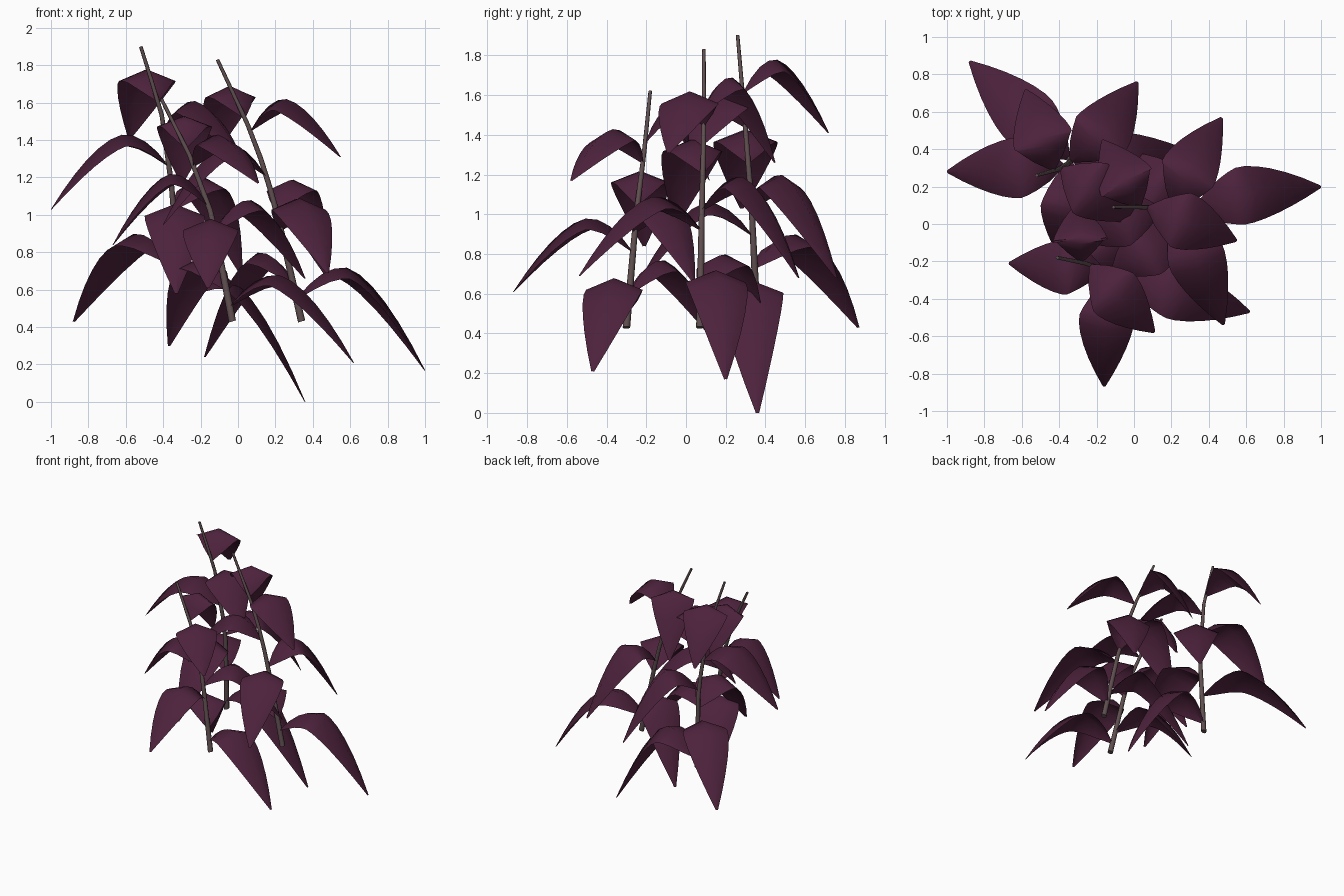
import bpy
import bmesh
import math
from mathutils import Vector

cube = bpy.data.objects.get("Cube")
if cube:
    bpy.data.objects.remove(cube, do_unlink=True)


def make_material(name, colour):
    material = bpy.data.materials.new(name)
    material.use_nodes = True
    material.diffuse_color = colour
    material.node_tree.nodes["Principled BSDF"].inputs["Base Color"].default_value = colour
    return material


LEAF = make_material("plum leaf", (0.074, 0.016, 0.045, 1))
STEM = make_material("grey brown stem", (0.115, 0.077, 0.08, 1))


def add_object(name, bm, material, angle):
    mesh = bpy.data.meshes.new(name)
    bm.to_mesh(mesh)
    bm.free()
    mesh.materials.append(material)
    obj = bpy.data.objects.new(name, mesh)
    bpy.context.collection.objects.link(obj)
    bpy.ops.object.select_all(action="DESELECT")
    obj.select_set(True)
    bpy.context.view_layer.objects.active = obj
    bpy.ops.object.shade_smooth_by_angle(angle=math.radians(angle))


def bridge(bm, row_a, row_b, closed):
    count = len(row_a)
    for i in range(count if closed else count - 1):
        j = (i + 1) % count
        bm.faces.new((row_a[i], row_a[j], row_b[j], row_b[i]))


def point_at_height(path, z):
    """Point on the stem's centre line at height z."""
    for low, high in zip(path, path[1:]):
        if z <= high.z:
            return low.lerp(high, (z - low.z) / (high.z - low.z))
    return path[-1].copy()


def build_stem(name, path, sides=8, rings=9):
    """Slightly bent stem that tapers towards the top."""
    bm = bmesh.new()
    rows = []
    for k in range(rings):
        t = k / (rings - 1)
        centre = point_at_height(path, path[0].z + t * (path[-1].z - path[0].z))
        radius = 0.019 - 0.01 * t
        row = []
        for i in range(sides):
            angle = math.tau * i / sides
            spoke = Vector((math.cos(angle), math.sin(angle), 0.3 * math.cos(angle)))
            row.append(bm.verts.new(centre + radius * spoke))
        rows.append(row)
    for lower, upper in zip(rows, rows[1:]):
        bridge(bm, lower, upper, True)
    bm.faces.new(rows[0][::-1])
    bm.faces.new(rows[-1])
    add_object(name, bm, STEM, 50)


RISE = 0.17
CREST = 0.38
FOLD = math.radians(22)
SEGMENTS = 10


def build_leaf(name, path, half_width, crest_z, tip, bend):
    """Arched leaf folded along a raised midrib, bowed sideways by bend."""
    base = point_at_height(path, crest_z - RISE)
    along = tip - base
    side = Vector((-along.y, along.x, 0)).normalized()

    def midrib(t):
        point = base.lerp(tip, t) + side * bend * 4 * t * (1 - t)
        if t < CREST:
            point.z = crest_z - RISE * ((CREST - t) / CREST) ** 2
        else:
            point.z = crest_z - (crest_z - tip.z) * ((t - CREST) / (1 - CREST)) ** 1.6
        return point

    bm = bmesh.new()
    rows = []
    for k in range(SEGMENTS + 1):
        t = k / SEGMENTS
        centre = midrib(t)
        tangent = (midrib(min(t + 0.05, 1)) - midrib(max(t - 0.05, 0))).normalized()
        normal = tangent.cross(side)
        width = half_width * max(abs(math.sin(math.pi * t ** 0.85)) ** 0.8, 0.05)
        out = side * width * math.cos(FOLD)
        down = normal * width * math.sin(FOLD)
        rows.append([bm.verts.new(p) for p in (centre - out - down, centre, centre + out - down)])
    for near, far in zip(rows, rows[1:]):
        bridge(bm, near, far, False)
    add_object(name, bm, LEAF, 60)


def build_shoot(name, stem_points, half_width, leaves):
    """Stem and its leaves, given in hundredths of a unit.

    Each leaf is crest height, tip x, tip y, tip z and an optional bend.
    """
    path = [Vector(p) / 100 for p in stem_points]
    build_stem(name + "_stem", path)
    for number, (crest, x, y, z, *bend) in enumerate(leaves, 1):
        tip = Vector((x, y, z)) / 100
        build_leaf(f"{name}_leaf_{number}", path, half_width, crest / 100, tip, sum(bend) / 100)


build_shoot("left", [(34, 7, 43), (20, 8, 105), (9, 9, 140), (-11, 9, 183)], 0.167, [
    (72, 100, 20, 17, 3), (80, -18, 39, 24), (109, 48, -54, 69), (119, 47, 57, 68, 2),
    (138, -40, -5, 95), (162, 55, -9, 131), (169, -17, 45, 126)])

build_shoot("back", [(-35, 36, 43), (-34, 33, 105), (-41, 29, 155), (-52, 26, 190)], 0.175, [
    (67, 36, 36, 0, -3), (90, -88, 87, 43), (106, -33, -28, 58), (120, 2, 76, 68, -3),
    (143, -100, 28, 103), (161, 2, 2, 130), (178, -58, 72, 141)])

build_shoot("front", [(-3, -30, 43), (-14, -25, 100), (-26, -21, 132), (-41, -18, 162)], 0.16, [
    (68, 62, -47, 21), (77, -37, 20, 30, 3), (98, -16, -87, 61, -2), (108, 36, 4, 66),
    (122, -67, -21, 84), (143, 11, -58, 117, -1), (153, -30, 12, 117)])
